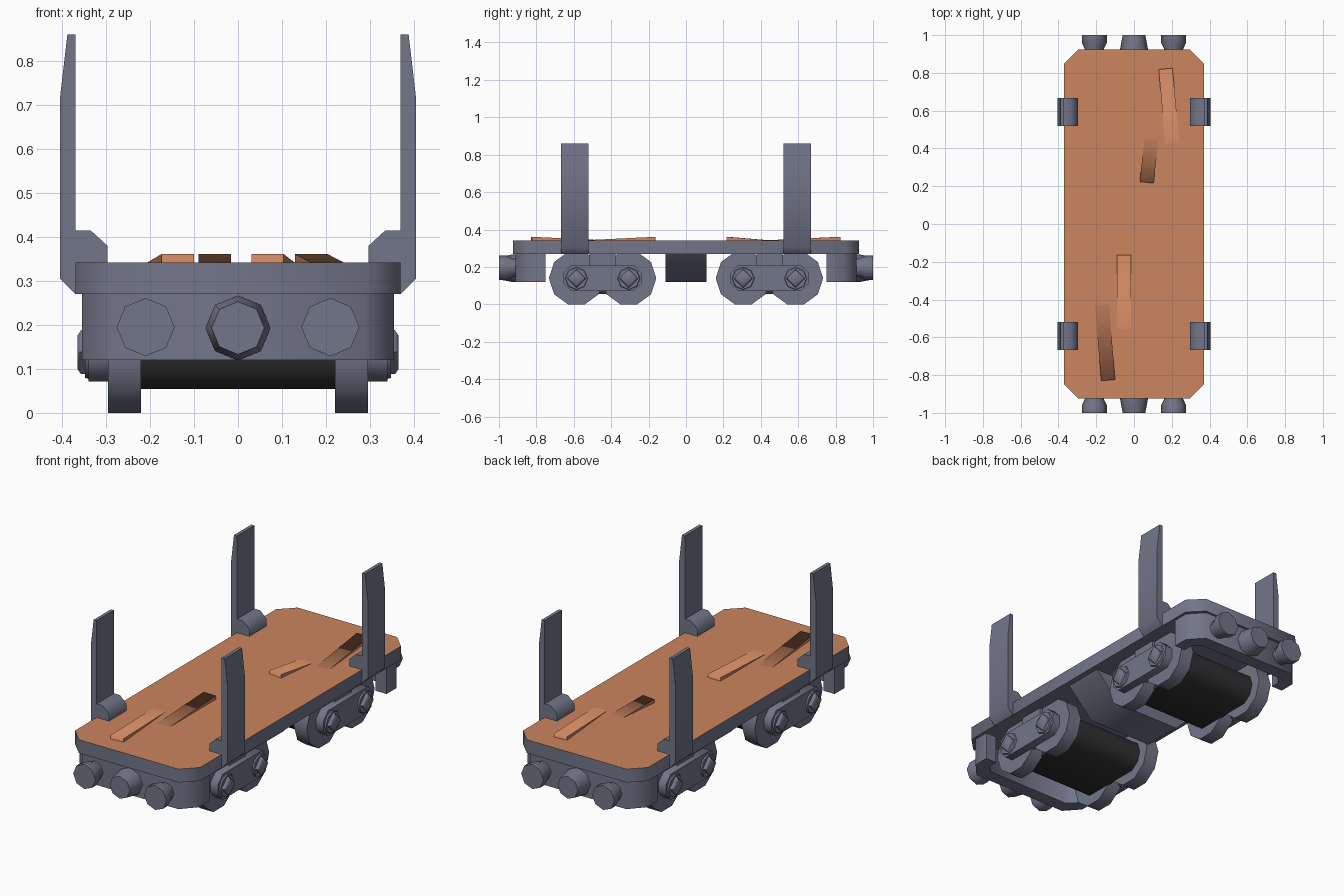
import bpy, bmesh
from math import sin, cos, radians
from mathutils import Vector

cube = bpy.data.objects.get("Cube")
if cube:
    bpy.data.objects.remove(cube, do_unlink=True)


def material(name, rgb):
    m = bpy.data.materials.new(name)
    m.use_nodes = True
    m.diffuse_color = (*rgb, 1)
    m.node_tree.nodes["Principled BSDF"].inputs["Base Color"].default_value = (*rgb, 1)
    return m


STEEL = material("blue_grey_steel", (0.17, 0.18, 0.25))
WOOD = material("orange_deck", (0.6, 0.235, 0.115))
BLACK = material("black_drum", (0.03, 0.03, 0.033))
built = []


def loft(name, rings, mat):
    """Join matching rings of points into a closed solid."""
    bm = bmesh.new()
    loops = [[bm.verts.new(p) for p in ring] for ring in rings]
    n = len(loops[0])
    for a, b in zip(loops, loops[1:]):
        for i in range(n):
            j = (i + 1) % n
            bm.faces.new((a[i], a[j], b[j], b[i]))
    bm.faces.new(loops[0][::-1])
    bm.faces.new(loops[-1])
    bmesh.ops.recalc_face_normals(bm, faces=bm.faces)
    mesh = bpy.data.meshes.new(name)
    bm.to_mesh(mesh)
    bm.free()
    obj = bpy.data.objects.new(name, mesh)
    bpy.context.collection.objects.link(obj)
    mesh.materials.append(mat)
    built.append(obj)
    return obj


def place(profile, axis, w):
    order = {"x": lambda u, v: (w, u, v), "y": lambda u, v: (u, w, v), "z": lambda u, v: (u, v, w)}
    return [order[axis](u, v) for u, v in profile]


def prism(name, profile, axis, a, b, mat=STEEL):
    return loft(name, [place(profile, axis, a), place(profile, axis, b)], mat)


def polygon(u, v, r, n, start=0):
    return [(u + r * cos(radians(start + 360 * i / n)), v + r * sin(radians(start + 360 * i / n)))
            for i in range(n)]


def turned(name, u, v, n, axis, stations):
    """Polygonal lathe: stations are (position, radius)."""
    return loft(name, [place(polygon(u, v, r, n), axis, w) for w, r in stations], STEEL)


def capsule(u, v, half, r, angles):
    right = [(u + half + r * cos(radians(a)), v + r * sin(radians(a))) for a in angles]
    left = [(2 * u - p, 2 * v - q) for p, q in right]
    return right + left


# Deck with cut corners and a wooden top
corner = [(0.37, 0.85), (0.295, 0.925)]
outline = corner + [(-x, y) for x, y in corner[::-1]]
outline += [(-x, -y) for x, y in outline]
deck = prism("deck", outline, "z", 0.27, 0.342)
deck.data.materials.append(WOOD)
for face in deck.data.polygons:
    if face.normal.z > 0.9:
        face.material_index = 1

# Sloped box under the middle
prism("centre_box", [(-0.34, 0.27), (0.34, 0.27), (0.19, 0.12), (-0.19, 0.12)], "y", -0.11, 0.11)

stake = [(0.37, 0.27), (0.405, 0.305), (0.405, 0.715), (0.388, 0.86), (0.37, 0.86),
         (0.37, 0.415), (0.335, 0.415), (0.297, 0.38), (0.297, 0.335), (0.37, 0.335)]
skirt = [(0.355, 0.75), (0.355, 0.835), (0.285, 0.912)]
inner = [(0.25, 0.84), (0.29, 0.80), (0.29, 0.75)]

for s, end in ((-1, "front"), (1, "rear")):
    # End skirt wrapping the corners
    half = skirt + [(-x, y) for x, y in skirt[::-1]]
    half += [(-x, y) for x, y in inner[::-1]] + inner
    prism(end + "_skirt", [(x, s * y) for x, y in half], "z", 0.12, 0.27)

    # Buffers and coupler
    for x, side in ((-0.21, "right"), (0.21, "left")):
        turned(f"{end}_{side}_buffer", x, 0.195, 8, "y",
               [(s * 0.9, 0.05), (s * 0.925, 0.05), (s * 0.96, 0.066), (s, 0.066)])
    turned(end + "_coupler", 0, 0.193, 8, "y", [(s * 0.9, 0.074), (s * 0.925, 0.074), (s, 0.06)])

    # Bogie drum between the wheels
    cy = s * 0.446
    prism(end + "_drum", capsule(cy, 0.14, 0.14, 0.09, (-72, -36, 0, 36, 72)),
          "x", -0.225, 0.225, BLACK)

    for m, side in ((-1, "right"), (1, "left")):
        tag = f"{end}_{side}_"
        prism(tag + "stake", [(m * x, z) for x, z in stake], "y", s * 0.52, s * 0.667)
        # Side plate and its hanger
        prism(tag + "bogie_plate", capsule(cy, 0.14, 0.14, 0.074, (-67.5, -22.5, 22.5, 67.5)),
              "x", m * 0.28, m * 0.34)
        hanger = [(cy - 0.07, 0.18), (cy + 0.07, 0.18), (cy + 0.07, 0.275), (cy - 0.07, 0.275)]
        prism(tag + "hanger", hanger, "x", m * 0.23, m * 0.31)
        # Wheels and axle nuts
        for k, pos in ((-1, "fore"), (1, "aft")):
            y = cy + k * 0.14
            prism(f"{tag}{pos}_wheel", polygon(y, 0.14, 0.147, 10), "x", m * 0.22, m * 0.296)
            turned(f"{tag}{pos}_hub", y, 0.138, 8, "x", [(m * 0.33, 0.064), (m * 0.348, 0.058)])
            turned(f"{tag}{pos}_nut", y, 0.138, 4, "x",
                   [(m * 0.34, 0.05), (m * 0.357, 0.05), (m * 0.365, 0.038)])

bpy.ops.object.select_all(action="DESELECT")
for obj in built:
    obj.select_set(True)
bpy.context.view_layer.objects.active = deck
bpy.ops.object.shade_smooth_by_angle(angle=radians(48))


# Sprung planks: one raised end, the other sinking into the deck
def plank(name, raised, sunk):
    a, b = Vector((*raised, 0.361)), Vector((*sunk, 0.336))
    d = (b - a).normalized()
    side = Vector((-d.y, d.x, 0)).normalized() * 0.037
    drop = Vector((0, 0, 0.03))
    obj = loft(name, [[p + side, p - side, p - side - drop, p + side - drop] for p in (a, b)], WOOD)
    for f in obj.data.polygons:
        facing_end = f.normal.dot(d) < -0.5
        f.use_smooth = facing_end or f.normal.z > 0.5


plank("plank_rear_outer", (0.167, 0.822), (0.215, 0.30))
plank("plank_rear_inner", (0.067, 0.22), (0.10, 0.52))
plank("plank_front_inner", (-0.053, -0.163), (-0.053, -0.68))
plank("plank_front_outer", (-0.137, -0.827), (-0.18, -0.30))
